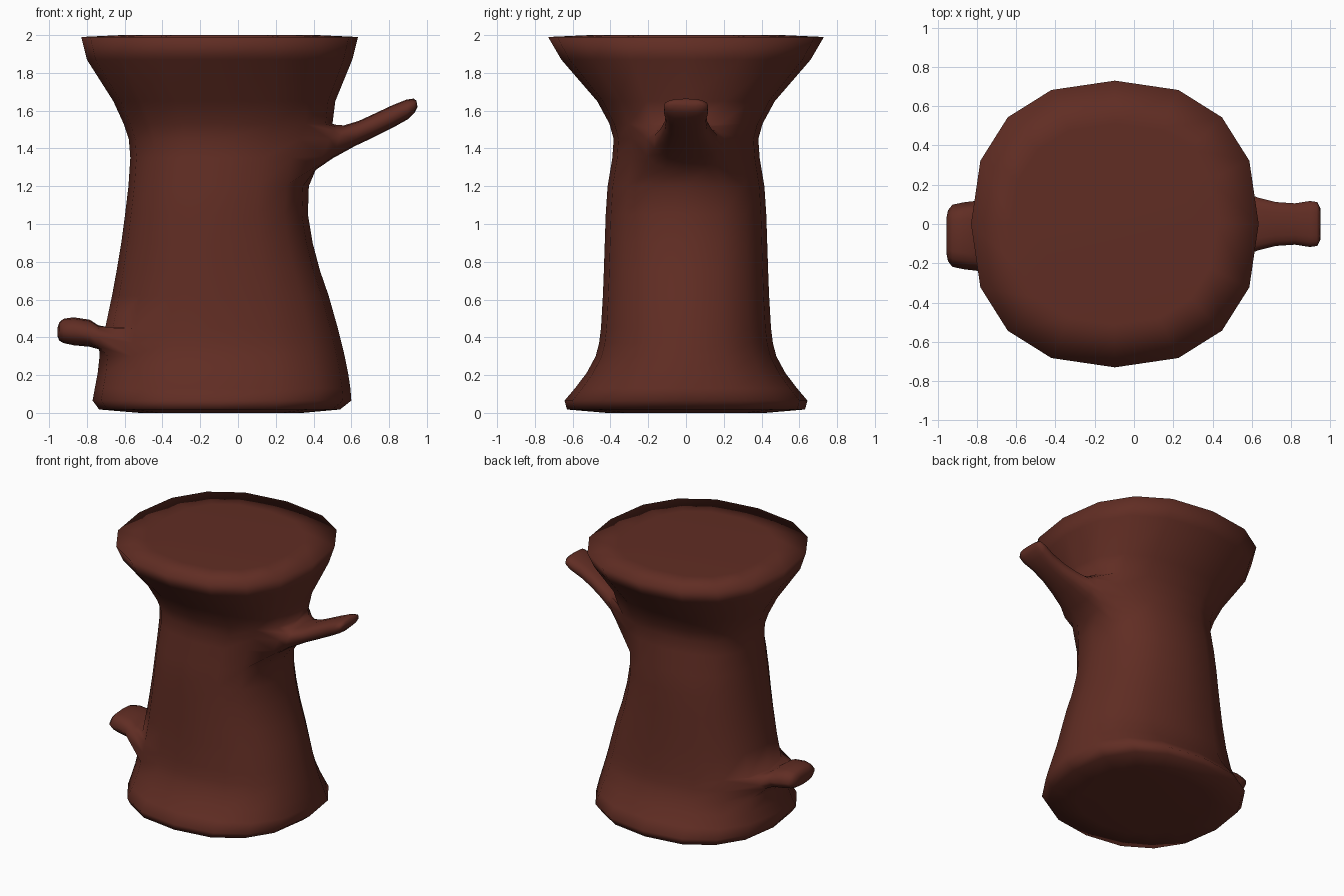
import bpy
import bmesh
from math import cos, sin, pi, atan2, copysign

if "Cube" in bpy.data.objects:
    bpy.data.objects.remove(bpy.data.objects["Cube"])

bark = bpy.data.materials.new("dark_red_bark")
bark.use_nodes = True
colour = (0.118, 0.026, 0.017, 1)
bark.diffuse_color = colour
bark.node_tree.nodes["Principled BSDF"].inputs["Base Color"].default_value = colour

SIDES = 16
bm = bmesh.new()


def rounded(angle, power=2.35):
    """Point on a unit superellipse."""
    c, s = cos(angle), sin(angle)
    return copysign(abs(c) ** (2 / power), c), copysign(abs(s) ** (2 / power), s)


def skin(a, b):
    """Join two closed loops of vertices with quads."""
    for i in range(len(a)):
        j = (i + 1) % len(a)
        bm.faces.new((a[i], a[j], b[j], b[i]))


def grow_branch(side, first, last, stations):
    """Open a patch of the trunk on one side and pull a branch out of its edge."""
    middle = 0 if side > 0 else SIDES // 2
    edge = [(first, k) for k in range(-2, 2)]
    edge += [(r, 2) for r in range(first, last)]
    edge += [(last, k) for k in range(2, -2, -1)]
    edge += [(r, -2) for r in range(last, first, -1)]
    loop = [rows[r][(middle + k) % SIDES] for r, k in edge]
    angles = [atan2(2 * (r - first) / (last - first) - 1, side * k / 2) for r, k in edge]

    inner = [rows[r][(middle + k) % SIDES]
             for r in range(first + 1, last) for k in (-1, 0, 1)]
    bmesh.ops.delete(bm, geom=inner, context="VERTS")

    for x_low, low, x_high, high, half, y in stations:
        ring = []
        for angle in angles:
            u, v = rounded(angle)
            t = (v + 1) / 2
            ring.append(bm.verts.new((x_low + (x_high - x_low) * t, y + half * u,
                                      low + (high - low) * t)))
        skin(loop, ring)
        loop = ring
    bm.faces.new(loop)


# Trunk: height, left edge, right edge, half depth
trunk = [
    (0.0, -0.52, 0.34, 0.42), (0.018, -0.735, 0.54, 0.63), (0.065, -0.77, 0.6, 0.643),
    (0.13, -0.758, 0.595, 0.588), (0.21, -0.743, 0.583, 0.527), (0.3, -0.733, 0.565, 0.478),
    (0.37, -0.72, 0.548, 0.46), (0.45, -0.703, 0.528, 0.45), (0.62, -0.667, 0.48, 0.44),
    (0.75, -0.643, 0.435, 0.435), (0.9, -0.618, 0.395, 0.43), (1.05, -0.598, 0.37, 0.425),
    (1.2, -0.58, 0.375, 0.415), (1.35, -0.57, 0.41, 0.39), (1.45, -0.578, 0.46, 0.383),
    (1.53, -0.605, 0.5, 0.405), (1.65, -0.66, 0.515, 0.47), (1.87, -0.8, 0.605, 0.66),
    (1.99, -0.83, 0.635, 0.73), (2.0, -0.62, 0.42, 0.51)]
rows = []
for z, left, right, half in trunk:
    points = [rounded(2 * pi * i / SIDES) for i in range(SIDES)]
    rows.append([bm.verts.new(((left + right) / 2 + (right - left) / 2 * u, half * v, z))
                 for u, v in points])
for a, b in zip(rows, rows[1:]):
    skin(a, b)
bm.faces.new(rows[0])
bm.faces.new(rows[-1])

# Upper branch: underside x and z, top x and z, half width, y centre
grow_branch(1, 12, 15, [
    (0.41, 1.285, 0.522, 1.525, 0.22, 0), (0.5, 1.347, 0.56, 1.522, 0.175, 0),
    (0.62, 1.413, 0.64, 1.546, 0.14, 0), (0.72, 1.46, 0.72, 1.583, 0.117, 0),
    (0.82, 1.51, 0.82, 1.63, 0.11, 0), (0.9, 1.555, 0.89, 1.658, 0.122, 0),
    (0.935, 1.59, 0.93, 1.664, 0.117, 0), (0.95, 1.62, 0.945, 1.652, 0.085, 0)])

# Lower stub, same columns
grow_branch(-1, 5, 7, [
    (-0.735, 0.336, -0.738, 0.463, 0.22, -0.05), (-0.785, 0.35, -0.785, 0.493, 0.18, -0.06),
    (-0.87, 0.358, -0.87, 0.506, 0.17, -0.06), (-0.925, 0.37, -0.925, 0.498, 0.158, -0.06),
    (-0.947, 0.383, -0.947, 0.478, 0.13, -0.06), (-0.955, 0.405, -0.955, 0.452, 0.09, -0.06)])

# Finish as one smooth surface
bmesh.ops.recalc_face_normals(bm, faces=bm.faces)
for face in bm.faces:
    face.smooth = True
mesh = bpy.data.meshes.new("trunk_with_branches")
bm.to_mesh(mesh)
bm.free()
mesh.materials.append(bark)
bpy.context.collection.objects.link(bpy.data.objects.new("trunk_with_branches", mesh))
